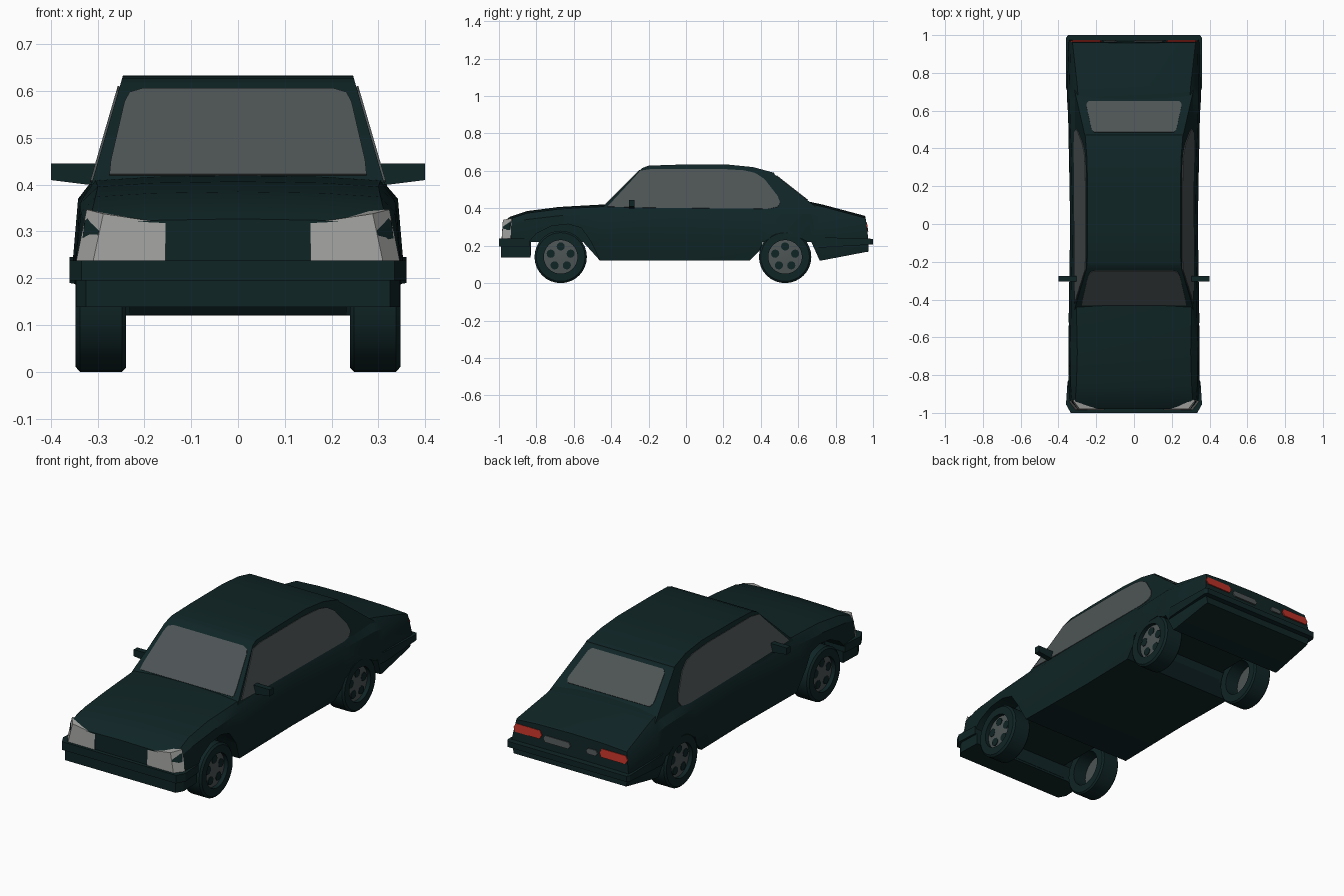
import bpy, bmesh, math
from mathutils import Vector

if "Cube" in bpy.data.objects:
    bpy.data.objects.remove(bpy.data.objects["Cube"])


def material(name, rgb):
    m = bpy.data.materials.new(name)
    m.diffuse_color = (*rgb, 1)
    m.use_nodes = True
    m.node_tree.nodes["Principled BSDF"].inputs["Base Color"].default_value = m.diffuse_color
    return m


GREEN = material("dark green paint", (0.005, 0.018, 0.019))
GLASS = material("grey glass", (0.075, 0.088, 0.09))
LAMP = material("headlight grey", (0.36, 0.36, 0.35))
RED = material("tail light red", (0.5, 0.03, 0.02))


def loft(name, rings, mat, cyclic=False):
    """Skin equal-length rings; cap the ends, or join last to first."""
    bm = bmesh.new()
    vs = [[bm.verts.new(p) for p in r] for r in rings]
    n = len(rings[0])
    pairs = list(zip(vs, vs[1:])) + ([(vs[-1], vs[0])] if cyclic else [])
    for a, b in pairs:
        for i in range(n):
            j = (i + 1) % n
            bm.faces.new((a[i], a[j], b[j], b[i]))
    if not cyclic:
        bm.faces.new(vs[0])
        bm.faces.new(vs[-1])
    bmesh.ops.recalc_face_normals(bm, faces=bm.faces)
    me = bpy.data.meshes.new(name)
    bm.to_mesh(me)
    bm.free()
    me.materials.append(mat)
    ob = bpy.data.objects.new(name, me)
    bpy.context.collection.objects.link(ob)
    return ob


def across(name, profile, x0, x1, mat):
    """Extrude a (y, z) profile along x."""
    return loft(name, [[(x, y, z) for y, z in profile] for x in (x0, x1)], mat)


def plate(name, pts, normal, mat, t=0.0035):
    """Thin plate straddling the surface it lies on."""
    n = Vector(normal).normalized() * t
    return loft(name, [[Vector(p) + n for p in pts], [Vector(p) - n for p in pts]], mat)


def mirrored(half):
    return half + [(-x, z) for x, z in reversed(half)]


# Lower body: y, bottom z, half width, shoulder z, deck half width, deck z
STATIONS = [
    (-0.98, .15, .31, .30, .285, .322),
    (-0.94, .15, .340, .32, .312, .350),
    (-0.85, .15, .348, .34, .305, .380),
    (-0.68, .14, .350, .36, .300, .402),
    (-0.45, .12, .345, .37, .305, .415),
    (0.00, .12, .338, .37, .312, .415),
    (0.40, .12, .345, .37, .312, .415),
    (0.66, .12, .354, .37, .295, .430),
    (0.73, .122, .354, .36, .300, .415),
    (0.955, .165, .348, .31, .325, .355),
    (0.975, .168, .345, .30, .325, .350),
]
rings = []
for i, (y, zb, w, zs, dx, dz) in enumerate(STATIONS):
    half = [(0, zb), (w - .015, zb), (w, .23), (w - .012, zs), (dx, dz - .006), (dx * .6, dz + .002), (0, dz + .005)]
    loop = half + [(-x, z) for x, z in reversed(half[1:-1])]
    tilt = -0.15 if i == len(STATIONS) - 1 else 0
    rings.append([(x, y + tilt * max(0, z - .25), z) for x, z in loop])
body = loft("lower_body", rings, GREEN)

# Wheel openings: low cuts right through, plus deeper wells on each side
CUT_THROUGH = [
    [(-.83, .05), (-.83, .22), (-.55, .22), (-.46, .12), (-.42, .05)],
    [(.335, .05), (.34, .12), (.40, .18), (.41, .22), (.67, .22), (.715, .12), (.725, .05)],
]
WELLS = [
    [(-.835, .1), (-.835, .225), (-.80, .265), (-.72, .305), (-.63, .315), (-.56, .295), (-.51, .225), (-.45, .1)],
    [(.36, .1), (.39, .17), (.41, .215), (.46, .248), (.60, .248), (.66, .215), (.69, .17), (.70, .1)],
]
cutters = [across("wheel_opening_cutter", p, -.5, .5, GREEN) for p in CUT_THROUGH]
for p in WELLS:
    for s in (-1, 1):
        cutters.append(across("wheel_well_cutter", p, s * .232, s * .5, GREEN))
bpy.context.view_layer.objects.active = body
for c in cutters:
    c.hide_render = True
    m = body.modifiers.new("opening", 'BOOLEAN')
    m.operation, m.solver, m.object = 'DIFFERENCE', 'EXACT', c
    bpy.ops.object.modifier_apply(modifier=m.name)
for c in cutters:
    bpy.data.objects.remove(c, do_unlink=True)


# Cabin: side profile with sides leaning inward
def side_x(z):
    return .308 - (z - .42) * .29


CABIN = [(-.47, .38), (-.235, .615), (-.20, .628), (-.05, .633), (.22, .634), (.36, .62),
         (.47, .59), (.475, .58), (.66, .435), (.73, .38)]
loft("cabin", [[(s * side_x(z), y, z) for y, z in CABIN] for s in (-1, 1)], GREEN)

# Side windows
SIDE_GLASS = [(-.42, .408), (-.275, .565), (-.245, .60), (-.18, .61), (.18, .61), (.31, .602), (.37, .588),
              (.42, .555), (.49, .465), (.503, .43), (.49, .407), (.44, .396), (-.2, .402)]
for s in (-1, 1):
    plate("side_window", [(s * side_x(z), y, z) for y, z in SIDE_GLASS], (s, 0, .29), GLASS, .0045)

# Windscreen and rear window
FRONT_GLASS = [(.275, .42), (.272, .45), (.243, .575), (.232, .596), (.205, .604)]
plate("windscreen", [(x, z - .85, z) for x, z in mirrored(FRONT_GLASS)], (0, -1, 1), GLASS)
REAR_GLASS = [(.24, .443), (.252, .455), (.25, .47), (.225, .56), (.21, .572)]
plate("rear_window", [(x, .475 + (.58 - z) * 1.276, z) for x, z in mirrored(REAR_GLASS)], (0, .62, .78), GLASS)


# Bumpers, from plan outlines (x, y)
def slab(name, half, z0, z1):
    return loft(name, [[(x, y, z) for x, y in mirrored(half)] for z in (z0, z1)], GREEN)


slab("front_bumper", [(.352, -.835), (.36, -.955), (.335, -1.0)], .195, .238)
slab("front_apron", [(.342, -.832), (.346, -.95), (.325, -.988)], .138, .197)
rear = [(.350, .69), (.360, .72), (.360, .985), (.350, 1.0)]
loft("rear_bumper", [[(x, y, z0 + (y - .69) * k) for x, y in mirrored(rear)]
                     for z0, k in ((.188, .06), (.246, -.03))], GREEN)

# Headlights wrapping the front corners
for s in (-1, 1):
    low = [(.155, -.986), (.31, -.985), (.346, -.938), (.30, -.93), (.155, -.95)]
    top = [.318, .338, .347, .347, .318]
    lower = [(s * x, y, .236) for x, y in low]
    upper = [(s * (x - (.022 if x > .2 else 0)), y + .006, z) for (x, y), z in zip(low, top)]
    loft("headlight", [lower, upper], LAMP)


# Tail lights and grey rear panels
def rear_panel(name, x0, x1, z0, z1, mat):
    zm, dx = (z0 + z1) / 2, .012 * (1 if x1 > x0 else -1)
    outline = [(x0, zm), (x0 + dx, z0), (x1 - dx, z0), (x1, zm), (x1 - dx, z1), (x0 + dx, z1)]
    plate(name, [(x, .975 - .15 * (z - .25), z) for x, z in outline], (0, 1, .15), mat)


for s in (-1, 1):
    rear_panel("tail_light", s * .17, s * .335, .283, .325, RED)
rear_panel("rear_panel_wide", .0, .16, .275, .308, GLASS)
rear_panel("rear_panel_narrow", -.16, -.09, .28, .308, GLASS)

# Door mirrors
for s in (-1, 1):
    shape = [(.295, .445), (.40, .445), (.40, .41), (.32, .40), (.295, .402)]
    loft("door_mirror", [[(s * x, y, z) for x, z in shape] for y in (-.305, -.275)], GREEN)


# Wheels: tyre ring, recessed grey disc and five dark holes
def circle(x, r, y, z, n=32):
    return [(x, y + r * math.cos(2 * math.pi * i / n), z + r * math.sin(2 * math.pi * i / n)) for i in range(n)]


for s in (-1, 1):
    for y in (-.67, .53):
        loft("tyre", [circle(s * x, r, y, .14) for x, r in
                      ((.24, .092), (.24, .132), (.248, .14), (.338, .14), (.347, .13), (.347, .09))], GREEN, True)
        loft("wheel_disc", [circle(s * x, r, y, .14) for x, r in
                            ((.315, .092), (.325, .092), (.332, .03))], GLASS)
        for k in range(5):
            a = math.pi / 2 + k * math.tau / 5
            hy, hz = y + .056 * math.cos(a), .14 + .056 * math.sin(a)
            loft("wheel_hole", [circle(s * x, .022, hy, hz, 12) for x in (.325, .3325)], GREEN)

# Smooth curved surfaces, keep edges crisp
bpy.ops.object.select_all(action='SELECT')
bpy.ops.object.shade_smooth_by_angle(angle=math.radians(28))
